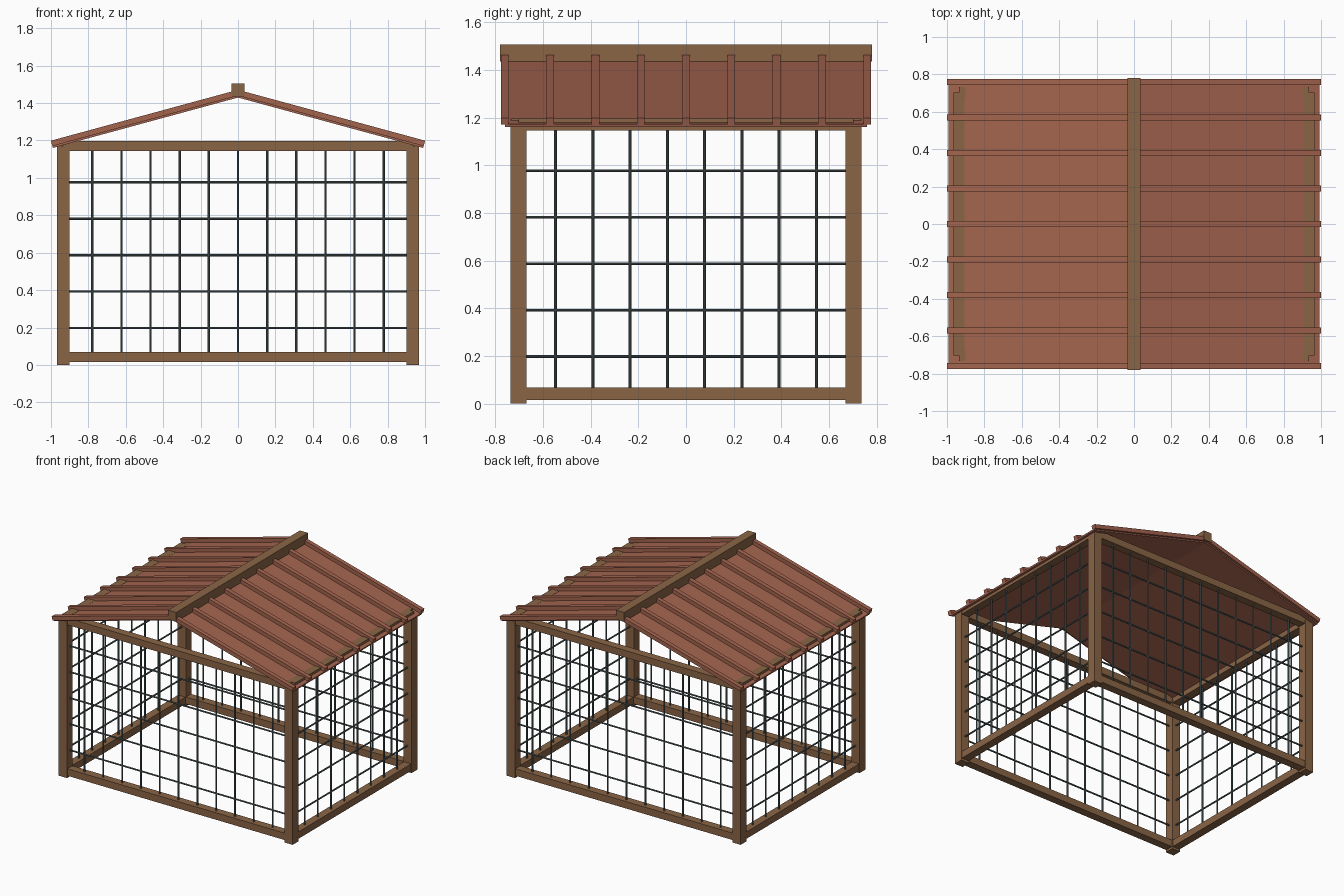
import bpy, math
from mathutils import Vector, Matrix

if "Cube" in bpy.data.objects:
    bpy.data.objects.remove(bpy.data.objects["Cube"])

def material(name, rgb):
    m = bpy.data.materials.new(name)
    m.diffuse_color = (*rgb, 1)
    m.use_nodes = True
    m.node_tree.nodes["Principled BSDF"].inputs["Base Color"].default_value = m.diffuse_color
    return m

WOOD = material("brown wood", (0.255, 0.130, 0.062))
ROOF = material("terracotta roof", (0.370, 0.128, 0.078))
WIRE = material("grey steel wire", (0.095, 0.125, 0.130))

def box(name, centre, size, mat, rot=0.0):
    """Box with given full size, optionally turned about the y axis."""
    bpy.ops.mesh.primitive_cube_add(size=1, location=centre)
    o = bpy.context.object
    o.name = name
    o.data.transform(Matrix.Diagonal((*size, 1)))
    o.rotation_euler[1] = rot
    o.data.materials.append(mat)
    return o

def rod(name, a, b, r=0.006):
    """Thin wire between two points."""
    a, b = Vector(a), Vector(b)
    d = b - a
    bpy.ops.mesh.primitive_cylinder_add(vertices=8, radius=r, depth=d.length, location=(a + b) / 2)
    o = bpy.context.object
    o.name = name
    o.rotation_euler = d.to_track_quat('Z', 'Y').to_euler()
    o.data.materials.append(WIRE)

X, Y, H = 0.935, 0.703, 1.17     # post centres and post height

# corner posts
for sx in (-1, 1):
    for sy in (-1, 1):
        box("corner_post", (sx * X, sy * Y, H / 2), (0.068, 0.068, H), WOOD)

# bottom and top rails
for label, z in (("bottom", 0.042), ("top", 1.171)):
    for s in (-1, 1):
        box(label + "_long_rail", (0, s * Y, z), (2 * X, 0.06, 0.052), WOOD)
        box(label + "_side_rail", (s * X, 0, z), (0.06, 2 * Y, 0.052), WOOD)

# wire mesh on all four walls
for s in (-1, 1):
    for k in range(-5, 6):
        x = k * 2 * X / 12
        rod("upright_wire", (x, s * Y, 0.04), (x, s * Y, H))
    for k in range(8):
        y = (k - 3.5) * 2 * Y / 9
        rod("side_upright_wire", (s * X, y, 0.04), (s * X, y, H))
    for k in range(1, 6):
        z = k * H / 6 + 0.002
        rod("level_wire", (-X, s * Y, z), (X, s * Y, z))
        rod("side_level_wire", (s * X, -Y, z), (s * X, Y, z))

# sloping roof panels with raised ribs
EAVE, APEX_Z = 0.993, 1.442      # upper surface of the panel
a = math.atan(0.272)
length = EAVE / math.cos(a)
for s in (-1, 1):
    mid = Vector((s * EAVE / 2, 0, APEX_Z - EAVE / 2 * math.tan(a)))
    up = Vector((s * math.sin(a), 0, math.cos(a)))
    box("roof_panel", mid - up * 0.006, (length, 1.52, 0.012), ROOF, s * a)
    for k in range(-4, 5):
        box("roof_rib", mid + up * 0.013 + Vector((0, k * 0.19, 0)),
            (length, 0.033, 0.03), ROOF, s * a)

# ridge beam
box("ridge_beam", (0, 0, 1.471), (0.067, 1.56, 0.07), WOOD)
